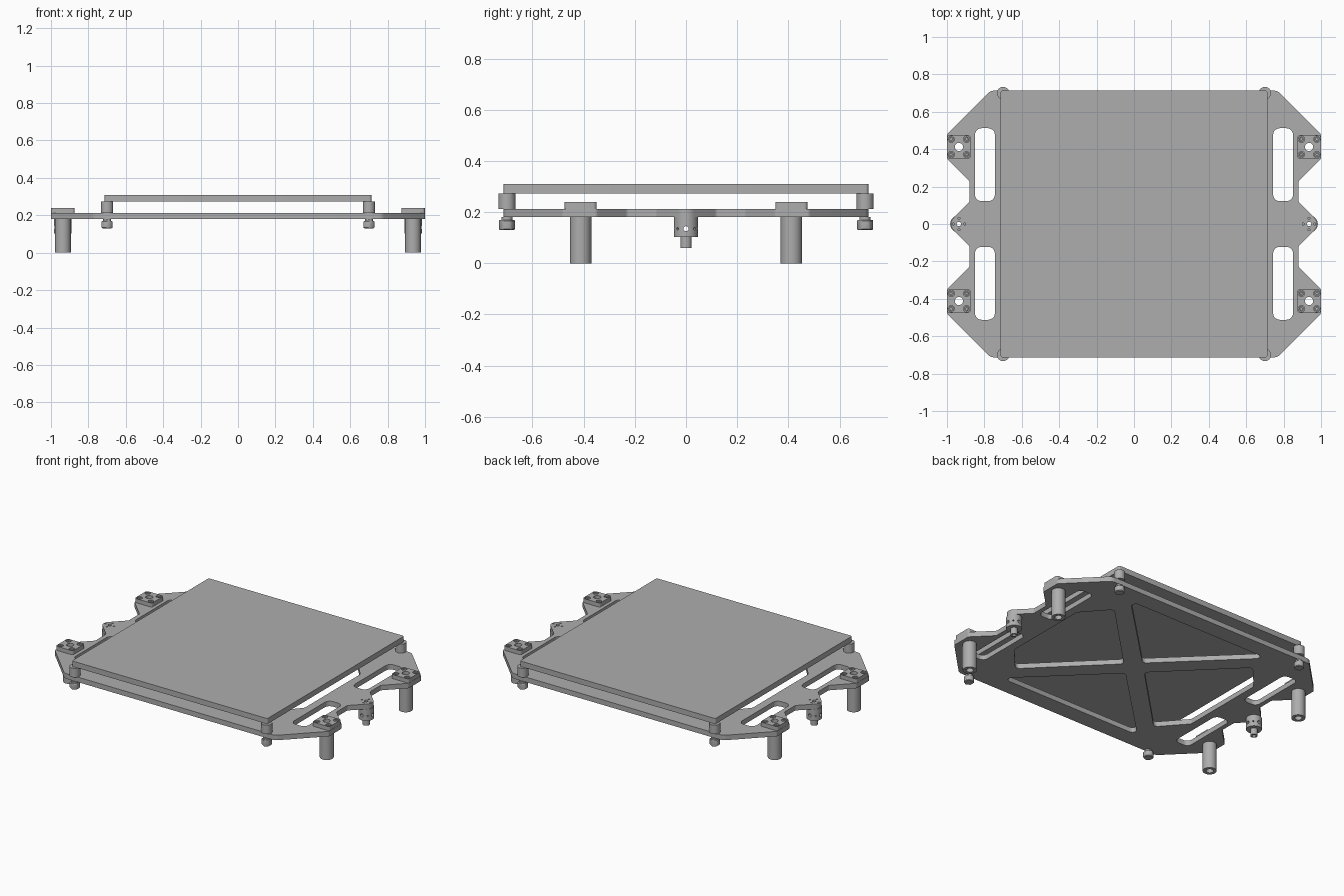
import bpy, bmesh
from math import pi, sin, cos, tan
from mathutils import Vector, Matrix

cube = bpy.data.objects.get("Cube")
if cube:
    bpy.data.objects.remove(cube, do_unlink=True)

grey = bpy.data.materials.new("machined_grey")
grey.use_nodes = True
COLOR = (0.42, 0.42, 0.42, 1)
grey.diffuse_color = COLOR
grey.node_tree.nodes["Principled BSDF"].inputs["Base Color"].default_value = COLOR


def circle(x, y, r, n=32, turn=0.0):
    return [(x + r * cos(turn + 2 * pi * i / n), y + r * sin(turn + 2 * pi * i / n)) for i in range(n)]


def fillet(points, radii, steps=6):
    """Round every corner of a closed outline."""
    pts = [Vector(p) for p in points]
    if not isinstance(radii, (list, tuple)):
        radii = [radii] * len(pts)
    out = []
    for i, p in enumerate(pts):
        to_prev, to_next = pts[i - 1] - p, pts[(i + 1) % len(pts)] - p
        a, b = to_prev.normalized(), to_next.normalized()
        half = a.angle(b) / 2
        reach = min(radii[i] / tan(half), 0.48 * min(to_prev.length, to_next.length))
        r = reach * tan(half)
        centre = p + (a + b).normalized() * (r / sin(half))
        start, end = p + a * reach - centre, p + b * reach - centre
        sweep = start.angle_signed(end)
        for k in range(steps + 1):
            v = centre + Matrix.Rotation(-sweep * k / steps, 2) @ start
            out.append((v.x, v.y))
    return out


def rect(x, y, w, d, r):
    w, d = w / 2, d / 2
    return fillet([(x - w, y - d), (x + w, y - d), (x + w, y + d), (x - w, y + d)], r)


def finish(obj, smooth=True):
    obj.data.materials.clear()
    obj.data.materials.append(grey)
    if smooth:
        bpy.ops.object.select_all(action='DESELECT')
        obj.select_set(True)
        bpy.context.view_layer.objects.active = obj
        bpy.ops.object.shade_smooth_by_angle(angle=pi / 6)
    return obj


def extrude(name, loops, z0, z1, smooth=True):
    """Solid slab from an outer loop followed by hole loops."""
    curve = bpy.data.curves.new(name, 'CURVE')
    curve.dimensions, curve.fill_mode = '2D', 'BOTH'
    curve.extrude = (z1 - z0) / 2
    for loop in loops:
        spline = curve.splines.new('POLY')
        spline.points.add(len(loop) - 1)
        for point, (x, y) in zip(spline.points, loop):
            point.co = (x, y, 0, 1)
        spline.use_cyclic_u = True
    temp = bpy.data.objects.new(name + "_curve", curve)
    bpy.context.collection.objects.link(temp)
    bpy.context.view_layer.update()
    mesh = bpy.data.meshes.new_from_object(temp.evaluated_get(bpy.context.evaluated_depsgraph_get()))
    bpy.data.objects.remove(temp)
    bpy.data.curves.remove(curve)
    bm = bmesh.new()
    bm.from_mesh(mesh)
    bmesh.ops.translate(bm, verts=bm.verts, vec=(0, 0, (z0 + z1) / 2))
    bmesh.ops.remove_doubles(bm, verts=bm.verts, dist=1e-5)
    bmesh.ops.recalc_face_normals(bm, faces=bm.faces)
    bm.to_mesh(mesh)
    bm.free()
    obj = bpy.data.objects.new(name, mesh)
    bpy.context.collection.objects.link(obj)
    return finish(obj, smooth)


def drill_sideways(obj, x, y, z, r, angle, length):
    """Cut a horizontal hole through an object."""
    bpy.ops.mesh.primitive_cylinder_add(vertices=16, radius=r, depth=length, location=(x, y, z),
                                        rotation=(pi / 2, 0, angle))
    cutter = bpy.context.object
    cut = obj.modifiers.new("hole", 'BOOLEAN')
    cut.operation, cut.object = 'DIFFERENCE', cutter
    bpy.context.view_layer.update()
    mesh = bpy.data.meshes.new_from_object(obj.evaluated_get(bpy.context.evaluated_depsgraph_get()))
    obj.modifiers.clear()
    obj.data = mesh
    bpy.data.objects.remove(cutter)
    finish(obj)


SIDE_X, ROD_Y, POST = 0.936, 0.412, 0.70
PLATE_LOW, PLATE_TOP = 0.18, 0.213
BORE, NUT_BORE = 0.022, 0.012
BOLT = 0.041
quadrants = [(sx, sy) for sx in (-1, 1) for sy in (-1, 1)]

# Carriage plate: outline of the right edge from front to back, then mirrored
edge = [(0.768, 0.713, 0.05), (1.0, 0.48, 0.02), (1.0, 0.35, 0.02), (0.88, 0.23, 0.02), (0.88, 0.118, 0.02)]
right = [(x, -y, r) for x, y, r in edge] + [(0.998, 0, 0.045)] + edge[::-1]
outline = right + [(-x, y, r) for x, y, r in right[::-1]]
loops = [fillet([p[:2] for p in outline], [p[2] for p in outline])]

# Lightening cutouts between the diagonal braces, side slots and bores
for s in (-1, 1):
    loops.append(fillet([(0, s * 0.08), (0.53, s * 0.6), (-0.53, s * 0.6)], 0.025))
    loops.append(fillet([(s * 0.08, 0), (s * 0.54, 0.46), (s * 0.69, 0.29),
                         (s * 0.69, -0.29), (s * 0.54, -0.46)], 0.025))
    loops.append(circle(s * SIDE_X, 0, NUT_BORE, 16))
    for k in range(4):
        a = k * pi / 2
        loops.append(circle(s * SIDE_X + 0.03 * cos(a), 0.03 * sin(a), 0.006, 10))
for sx, sy in quadrants:
    loops.append(rect(sx * 0.797, sy * 0.317, 0.106, 0.39, 0.035))
    loops.append(circle(sx * SIDE_X, sy * ROD_Y, BORE))
extrude("carriage_plate", loops, PLATE_LOW, PLATE_TOP)

# Flat bed on top
extrude("bed_plate", [rect(0, 0, 1.426, 1.426, 0.012)], 0.273, 0.309)

for sx, sy in quadrants:
    # Levelling post, neck and hex nut at each bed corner
    x, y = sx * POST, sy * POST
    extrude("bed_spacer", [circle(x, y, 0.033)], PLATE_TOP, 0.273)
    extrude("levelling_neck", [circle(x, y, 0.022)], 0.168, PLATE_LOW)
    nut = extrude("levelling_nut", [circle(x, y, 0.033, 6, pi / 2)], 0.13, 0.17, False)
    bevel = nut.modifiers.new("chamfer", 'BEVEL')
    bevel.width, bevel.segments = 0.004, 1

    # Linear bearing: tube below, square flange and screws above
    x, y = sx * SIDE_X, sy * ROD_Y
    extrude("bearing_tube", [circle(x, y, 0.042), circle(x, y, BORE)], 0, PLATE_LOW)
    corners = [(x + i * BOLT, y + j * BOLT) for i, j in quadrants]
    holes = [circle(cx, cy, 0.017, 20) for cx, cy in corners]
    extrude("bearing_flange", [rect(x, y, 0.126, 0.126, 0.014), circle(x, y, BORE)] + holes, PLATE_TOP, 0.24)
    for cx, cy in corners:
        extrude("flange_screw", [circle(cx, cy, 0.014, 20), circle(cx, cy, 0.007, 6)], PLATE_TOP, 0.234)

# Lead screw nut under each side tip, with radial holes
for s in (-1, 1):
    x = s * SIDE_X
    bore = circle(x, 0, NUT_BORE, 16)
    body = extrude("screw_nut_body", [circle(x, 0, 0.047), bore], 0.103, PLATE_LOW)
    for angle, r in ((0, 0.010), (pi / 2, 0.010), (pi / 4, 0.005), (-pi / 4, 0.005)):
        drill_sideways(body, x, 0, 0.135, r, angle, 0.12)
    extrude("screw_nut_sleeve", [circle(x, 0, 0.022), bore], 0.06, 0.103)
